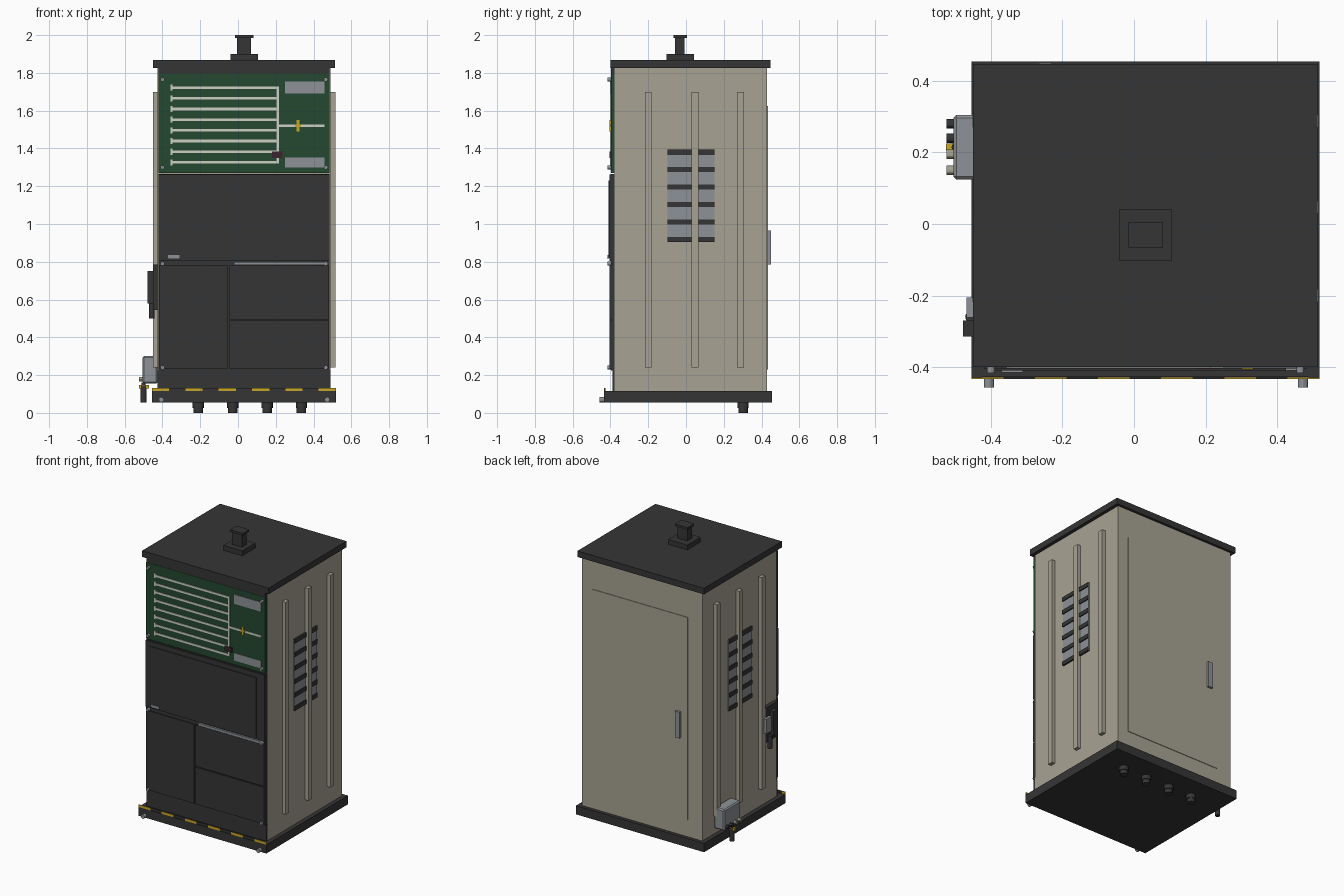
import bpy
import math

old = bpy.data.objects.get("Cube")
if old:
    bpy.data.objects.remove(old, do_unlink=True)


def material(name, r, g, b):
    m = bpy.data.materials.new(name)
    m.use_nodes = True
    m.diffuse_color = (r, g, b, 1)
    m.node_tree.nodes["Principled BSDF"].inputs["Base Color"].default_value = (r, g, b, 1)
    return m


BEIGE = material("beige paint", .39, .365, .29)
DARK = material("charcoal", .036, .036, .036)
GREEN = material("dark green", .017, .066, .029)
GREY = material("steel grey", .27, .29, .31)
WHITE = material("off white", .62, .64, .56)
YELLOW = material("safety yellow", .58, .38, .02)
RED = material("dark maroon", .045, .018, .025)


def box(name, mat, x, y, z, bevel=0):
    """Box from (low, high) ranges on each axis."""
    spans = (x, y, z)
    bpy.ops.mesh.primitive_cube_add(size=1, location=[(a + b) / 2 for a, b in spans])
    ob = bpy.context.object
    ob.name = name
    ob.scale = [abs(b - a) for a, b in spans]
    bpy.ops.object.transform_apply(location=False, rotation=False, scale=True)
    ob.data.materials.append(mat)
    if bevel:
        mod = ob.modifiers.new("bevel", 'BEVEL')
        mod.width = bevel
        mod.segments = 1
    return ob


def rod(name, mat, loc, radius, depth, axis='Z', sides=16):
    rot = {'X': (0, math.pi / 2, 0), 'Y': (math.pi / 2, 0, 0), 'Z': (0, 0, 0)}[axis]
    bpy.ops.mesh.primitive_cylinder_add(vertices=sides, radius=radius, depth=depth,
                                        location=loc, rotation=rot)
    ob = bpy.context.object
    ob.name = name
    ob.data.materials.append(mat)
    bpy.ops.object.shade_smooth_by_angle()
    return ob


# Main shell
LEFT, RIGHT = .49, -.425
box("base", DARK, (-.455, .519), (-.433, .454), (.055, .115))
box("cabinet_body", BEIGE, (RIGHT, LEFT), (-.378, .43), (.115, 1.825))
box("roof", DARK, (-.45, .513), (-.4, .447), (1.825, 1.867))

# Roof vent
box("vent_foot", DARK, (-.04, .105), (-.103, .042), (1.867, 1.9))
box("vent_post", DARK, (-.005, .07), (-.058, -.008), (1.9, 1.985))
box("vent_cap", DARK, (-.016, .081), (-.066, .006), (1.985, 2))

# Side ribs and louvre grilles
for side, face, out in (("left", LEFT, 1), ("right", RIGHT, -1)):
    for y in (-.2, .047, .288):
        box(side + "_rib", BEIGE, (face, face + out * .026), (y - .018, y + .018), (.24, 1.7))
    for y0, y1 in ((-.098, .029), (.065, .15)):
        box(side + "_grille", GREY, (face, face + out * .005), (y0, y1), (.91, 1.39))
        for i in range(6):
            z = .918 + i * .0925
            box(side + "_grille_slat", DARK, (face, face + out * .012),
                (y0, y1), (z - .014, z + .014))

# Rear door
box("rear_door", BEIGE, (-.315, .41), (.43, .434), (.23, 1.625))
box("rear_door_handle", GREY, (-.265, -.23), (.434, .45), (.785, .965))

# Front panels
FX = (-.42, .484)
box("header_strip", DARK, FX, (-.396, -.378), (1.795, 1.825))
box("display_board", GREEN, FX, (-.398, -.378), (1.27, 1.795))
box("front_backing", DARK, FX, (-.396, -.378), (.225, 1.265))
box("upper_panel", DARK, FX, (-.404, -.396), (.805, 1.262))
box("upper_panel_inset", DARK, (-.39, .425), (-.41, -.404), (.82, 1.23))
box("lower_door", DARK, (-.418, -.052), (-.404, -.396), (.235, .78))
box("upper_drawer", DARK, (-.046, .482), (-.404, -.396), (.495, .78))
box("lower_drawer", DARK, (-.046, .482), (-.404, -.396), (.235, .489))
box("kick_plate", DARK, (RIGHT, LEFT), (-.39, -.378), (.115, .225))
box("drawer_rail", GREY, (-.02, .465), (-.409, -.396), (.784, .8))
box("panel_latch", GREY, (-.37, -.31), (-.415, -.41), (.815, .835))

# Circuit lines on the display board
YB = (-.402, -.398)
for i in range(8):
    z = 1.326 + i * .0566
    box("feeder_line", WHITE, (-.352, .21), YB, (z - .007, z + .007))
    box("feeder_end", WHITE, (-.357, -.348), YB, (z - .016, z + .016))
box("bus_line", WHITE, (.204, .216), YB, (1.319, 1.729))
box("supply_line", WHITE, (.21, .457), YB, (1.513, 1.527))
box("supply_marker", YELLOW, (.31, .325), (-.405, -.398), (1.49, 1.55))
box("supply_marker_bar", YELLOW, (.302, .333), (-.405, -.398), (1.513, 1.527))
box("breaker_tag", RED, (.18, .235), (-.405, -.398), (1.35, 1.385))
for z in ((1.69, 1.755), (1.3, 1.352)):
    box("blank_plate", GREY, (.25, .457), YB, z)

# Front fasteners
for x in (-.4, .465):
    for z in (1.765, 1.3, .79, .24):
        rod("panel_screw", GREY, (x, -.405, z), .011, .022, 'Y', 12)
for x in (-.406, .472):
    rod("base_bolt", GREY, (x, -.443, .07), .014, .028, 'Y', 12)

# Warning stripe along the base
for i in range(6):
    x = -.455 + i * .1765
    box("warning_stripe", YELLOW, (x, x + .091), (-.433, -.429), (.115, .132))
box("stripe_backing", DARK, (RIGHT, LEFT), (-.429, -.426), (.115, .132))

# Cable glands under the base
for i in range(4):
    x = -.21 + i * .182
    rod("gland_collar", DARK, (x, .302, .04), .03, .03)
    rod("gland_nut", DARK, (x, .302, .015), .025, .03)

# Switch unit on the right side
box("switch_plate", DARK, (-.45, RIGHT), (-.36, -.205), (.545, .785))
box("switch_block", DARK, (-.478, -.45), (-.315, -.27), (.58, .75))
box("switch_cover", GREY, (-.468, -.45), (-.262, -.205), (.62, .72))
rod("switch_knob", DARK, (-.457, -.26, .545), .015, .09)

# Junction box on the right side
box("junction_box", GREY, (-.505, RIGHT), (.125, .305), (.155, .3), .008)
for y, mat in ((.15, BEIGE), (.195, BEIGE), (.24, DARK), (.28, DARK)):
    rod("junction_port", mat, (-.513, y, .178), .013, .022, 'X', 12)
box("junction_clip", YELLOW, (-.525, -.47), (.205, .225), (.13, .148))
rod("junction_plug", DARK, (-.5, .215, .1), .015, .09)
rod("junction_neck", DARK, (-.5, .215, .15), .01, .02)
